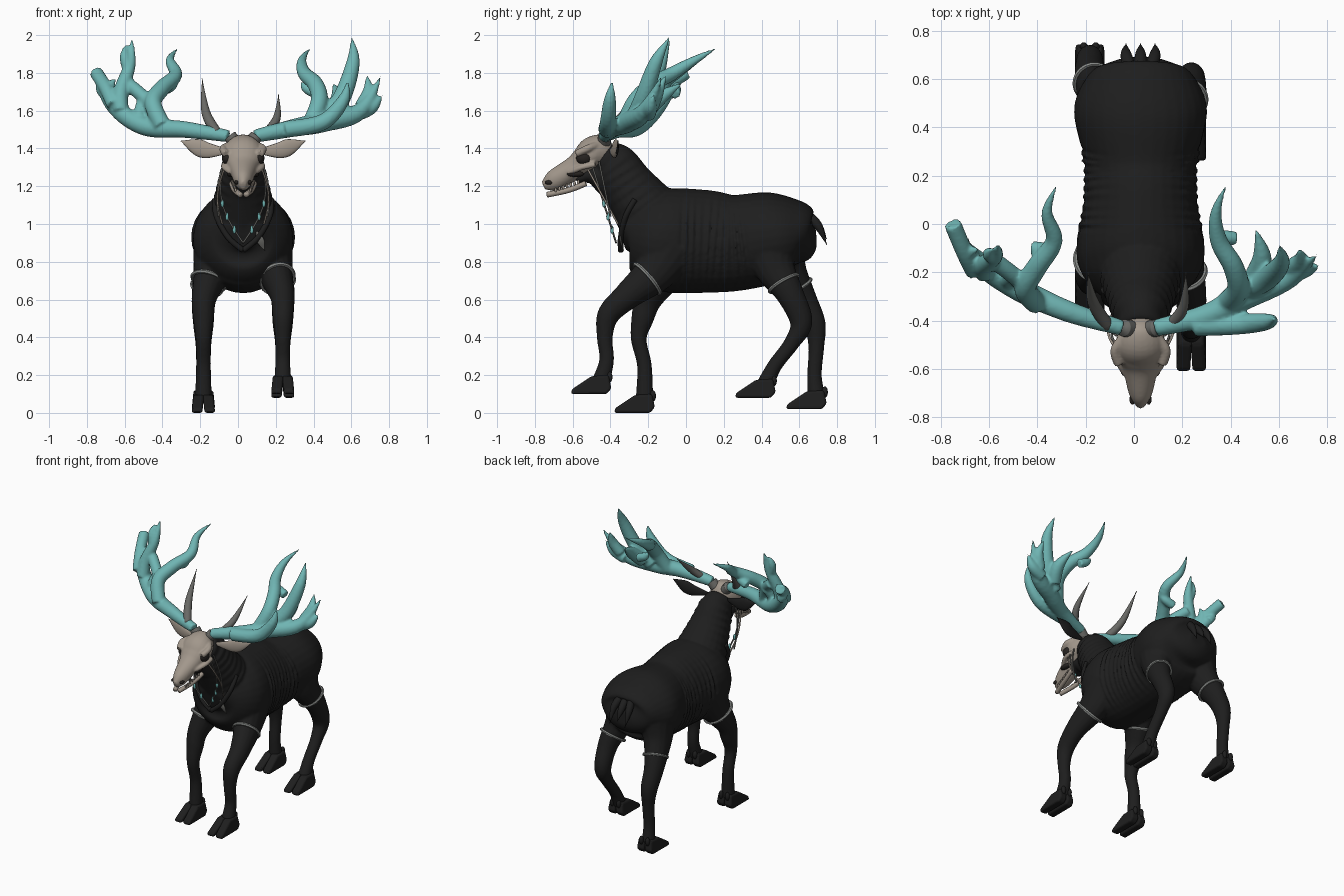
import bpy, bmesh, math
from mathutils import Vector

if "Cube" in bpy.data.objects:
    bpy.data.objects.remove(bpy.data.objects["Cube"])


def material(name, *rgb):
    mat = bpy.data.materials.new(name)
    mat.use_nodes = True
    mat.diffuse_color = (*rgb, 1)
    mat.node_tree.nodes["Principled BSDF"].inputs["Base Color"].default_value = (*rgb, 1)
    return mat


BLACK = material("black hide", .013, .013, .013)
TEAL = material("teal antler", .16, .46, .45)
BONE = material("pale bone", .36, .31, .26)
GREY = material("grey horn", .14, .14, .13)
BAND = material("pale grey band", .24, .25, .24)
DARK = material("dark hollow", .02, .017, .015)
SIDE_AXIS, UP_AXIS = Vector((1, 0, 0)), Vector((0, 0, 1))
ANTLER_AXIS = Vector((.2, 1, .1))
MID = .027  # the body stands a little off centre between the antlers


def at(side, x, y, z):
    """Point at a distance x to one side of the body's middle."""
    return MID + side * x, y, z


# Thickness rules along a path, from start (0) to end (1)
def taper(t):
    return 1 - t ** 3


def swell(t):
    return (.65 + t) * taper(t)


def leaf(t):
    return .25 + .75 * math.sin(math.pi * t) if t < 1 else 0


def even(t):
    return 1


def shaped(points, radius, rule, flat=1):
    """Add the two radii to each point of a path."""
    last = len(points) - 1
    sizes = [radius * rule(i / last) for i in range(last + 1)]
    return [(*p, size * flat, size) for p, size in zip(points, sizes)]


def stations(*rows):
    """Turn rows of (y, bottom, top, half width) into path points."""
    return [(MID, y, (low + top) / 2, (top - low) / 2, width) for y, low, top, width in rows]


def spline(points, steps):
    """Smooth path through points of position and two radii."""
    pts = [Vector(p) for p in points]
    pts = [pts[0], *pts, pts[-1]]
    path = []
    for a, b, c, d in zip(pts, pts[1:], pts[2:], pts[3:]):
        for k in range(steps):
            t = k / steps
            path.append(b + (c - a) * (t / 2) + (a * 2 - b * 5 + c * 4 - d) * (t * t / 2)
                        + (b * 3 - a - c * 3 + d) * (t ** 3 / 2))
    return path + [pts[-1]]


def loft(bm, points, axis=SIDE_AXIS, sides=16, steps=6, ripple=None):
    """Closed tube along a path; the second radius lies along the axis."""
    path = spline(points, steps)
    spine = [Vector(p[:3]) for p in path]
    rings = []
    for i, centre in enumerate(spine):
        along = spine[min(i + 1, len(spine) - 1)] - spine[max(i - 1, 0)]
        u = along.cross(axis).normalized()
        v = u.cross(along).normalized()
        extra = ripple(centre) if ripple else 0
        high, wide = (max(size, .002) for size in path[i][3:])
        ring = []
        for k in range(sides):
            angle = math.tau * k / sides
            out = math.sin(angle)
            ring.append(bm.verts.new(centre + u * math.cos(angle) * high
                                     + v * out * (wide + extra * abs(out))))
        rings.append(ring)
    for r, s in zip(rings, rings[1:]):
        for k in range(sides):
            n = (k + 1) % sides
            bm.faces.new((r[k], r[n], s[n], s[k]))
    bm.faces.new(rings[0][::-1])
    bm.faces.new(rings[-1])


def finish(bm, name, *mats, voxel=0, smooth=True):
    bmesh.ops.recalc_face_normals(bm, faces=bm.faces)
    mesh = bpy.data.meshes.new(name)
    bm.to_mesh(mesh)
    bm.free()
    ob = bpy.data.objects.new(name, mesh)
    bpy.context.collection.objects.link(ob)
    for mat in mats:
        mesh.materials.append(mat)
    for face in mesh.polygons:
        face.use_smooth = smooth
    if voxel:
        fuse = ob.modifiers.new("fuse", "REMESH")
        fuse.mode, fuse.voxel_size, fuse.use_smooth_shade = "VOXEL", voxel, True
        ob.modifiers.new("soften", "SMOOTH").iterations = 3
    return ob


def tube(name, mats, points, radius, rule, flat=1, axis=SIDE_AXIS):
    bm = bmesh.new()
    loft(bm, shaped(points, radius, rule, flat), axis)
    return finish(bm, name, *mats)


def ball(name, mat, place, size):
    bm = bmesh.new()
    bmesh.ops.create_uvsphere(bm, u_segments=16, v_segments=10, radius=1)
    bmesh.ops.scale(bm, vec=size, verts=bm.verts)
    bmesh.ops.translate(bm, vec=place, verts=bm.verts)
    finish(bm, name, mat)


# Body: ribbed torso, wrinkled neck and four legs fused into one hide
def ribs(centre):
    return .013 * math.cos(centre.y * 170) if abs(centre.y - .14) < .17 else 0


def wrinkles(centre):
    return .006 * math.sin(centre.z * 150)


body = bmesh.new()
loft(body, stations((-.34, .86, 1, .06), (-.3, .78, 1.1, .16), (-.21, .69, 1.17, .24),
                    (-.1, .64, 1.19, .265), (.1, .635, 1.18, .235), (.26, .645, 1.155, .235),
                    (.46, .69, 1.17, .275), (.58, .75, 1.13, .24), (.65, .8, 1.05, .17),
                    (.69, .88, .97, .06)), sides=32, steps=12, ripple=ribs)
loft(body, [(MID, -.13, .96, .2, .2), (MID, -.3, 1.19, .145, .14), (MID, -.38, 1.31, .125, .11),
            (MID, -.44, 1.36, .085, .08)], sides=24, steps=16, ripple=wrinkles)

# Each leg: (y, z) path from hip to pastern
LEGS = {
    "front_left": ((-.08, .88), (-.17, .74), (-.31, .62), (-.41, .52), (-.43, .4), (-.42, .28), (-.45, .17)),
    "front_right": ((-.07, .88), (-.13, .73), (-.2, .6), (-.23, .5), (-.25, .39), (-.22, .25), (-.22, .07)),
    "back_left": ((.45, .9), (.47, .77), (.55, .63), (.61, .48), (.56, .37), (.47, .25), (.42, .15)),
    "back_right": ((.49, .9), (.53, .76), (.62, .6), (.68, .47), (.69, .35), (.68, .2), (.69, .09))}
LEG_RADII = .16, .11, .074, .06, .042, .039, .047


def hoof(name, x, y, z):
    outline = (-.18, 0), (-.175, .025), (-.07, .095), (.02, .1), (.035, .03), (.01, 0)
    bm = bmesh.new()
    for s in (-1, 1):
        # Inner and outer walls of one toe
        inner, outer = ([bm.verts.new((x + s * (gap - up * .1), y + fore, z + up)) for fore, up in outline]
                        for gap in (.006, .062))
        bm.faces.new(inner)
        bm.faces.new(outer[::-1])
        for k in range(len(outline)):
            bm.faces.new((inner[k - 1], inner[k], outer[k], outer[k - 1]))
        ball(name + "_dewclaw", BLACK, (x + s * .025, y + .025, z + .09), (.016, .016, .03))
    ob = finish(bm, name, BLACK, smooth=False)
    bevel = ob.modifiers.new("round", "BEVEL")
    bevel.width, bevel.segments = .014, 3


for leg, path in LEGS.items():
    side = 1 if "left" in leg else -1
    spine = [Vector(at(side, .21 * min(1, .65 + .17 * i), y, z)) for i, (y, z) in enumerate(path)]
    loft(body, [(*p, r, .75 * r + .01) for p, r in zip(spine, LEG_RADII)])
    end = spine[-1]
    hoof(leg + "_hoof", end.x, end.y + .02, end.z - .07)
    # Pale band around the upper leg
    share = .25 if "front" in leg else .6
    radius = LEG_RADII[1] + (LEG_RADII[2] - LEG_RADII[1]) * share
    bpy.ops.mesh.primitive_torus_add(
        major_segments=32, minor_segments=6, major_radius=1, minor_radius=.11,
        location=spine[1].lerp(spine[2], share),
        rotation=(spine[2] - spine[1]).to_track_quat("Z", "Y").to_euler())
    band = bpy.context.object
    band.name = leg + "_band"
    band.scale = .75 * radius + .013, radius, radius
    band.data.materials.append(BAND)
# Black throat between the jaws
loft(body, [(MID, -.4, 1.22, .09, .08), (MID, -.5, 1.26, .05, .065), (MID, -.58, 1.23, .02, .04)])
finish(body, "body", BLACK, voxel=.009)

for x in (-.06, 0, .06):
    low = abs(x) / 2
    tube("tail_tuft", [BLACK], [at(x, .7, .64, 1.05), at(x, 1, .7, .99), at(x, 1, .745, .92 - low)], .026, taper)

# Skull with brow and cheek ridges
skull = bmesh.new()
loft(skull, stations((-.39, 1.35, 1.42, .05), (-.43, 1.3, 1.47, .08), (-.49, 1.29, 1.465, .105),
                     (-.54, 1.265, 1.41, .1), (-.59, 1.235, 1.36, .075), (-.7, 1.175, 1.285, .048),
                     (-.755, 1.18, 1.225, .015)), sides=24)
for s in (-1, 1):
    loft(skull, shaped([at(s, .06, -.46, 1.42), at(s, .105, -.52, 1.4), at(s, .09, -.58, 1.37)], .02, even))
    loft(skull, shaped([at(s, .1, -.48, 1.315), at(s, .1, -.55, 1.3), at(s, .06, -.62, 1.27)], .015, even))
finish(skull, "skull", BONE, voxel=.007)


def cord(name, mat, start, end, bow):
    """Thin string between two points, bowed sideways."""
    a, b = Vector(start), Vector(end)
    points = [a.lerp(b, k / 6) + SIDE_AXIS * bow * math.sin(math.pi * k / 6) for k in range(7)]
    tube(name, [mat], points, .005, even)
    return points


for s in (-1, 1):
    tube("jaw", [BONE], [at(s, .06, -.53, 1.215), at(s, .045, -.62, 1.18), at(s, .015, -.735, 1.155)], .015, even)
    ball("eye_hollow", DARK, at(s, .085, -.54, 1.35), (.028, .042, .036))
    ball("cheek_hollow", DARK, at(s, .066, -.585, 1.265), (.02, .045, .016))
    ball("nostril", DARK, at(s, .034, -.725, 1.22), (.012, .022, .012))
    for k in range(7):
        ball("tooth", BONE, at(s, .04 + .003 * k, -.69 + k * .02, 1.18 + k * .007), (.006, .007, .012))
    # Ears, pale on the forward face
    ear = tube("ear", [BLACK, BONE], [at(s, .08, -.4, 1.385), at(s, .19, -.38, 1.39), at(s, .25, -.37, 1.41),
                                      at(s, .33, -.36, 1.44)], .046, leaf, .35, UP_AXIS)
    for face in ear.data.polygons:
        face.material_index = int(face.normal.y < -.4)
    tube("antler_root", [GREY], [at(s, .04, -.435, 1.43), at(s, .07, -.43, 1.465)], .036, even, axis=ANTLER_AXIS)
    # Collar ridge, hanging cords and charms
    tube("collar_ridge", [BLACK], [at(s, .15, -.27, 1.13), at(s, .14, -.32, 1.04), at(s, .08, -.345, .93),
                                   at(s, 0, -.345, .86)], .015, even)
    long_cord = cord("long_cord", GREY, at(s, .1, -.5, 1.32), at(s, 0, -.37, .9), s * .06)
    cord("short_cord", BONE, at(s, .1, -.52, 1.29), at(s, .11, -.36, 1), s * .03)
    cord("cheek_cord", GREY, at(s, .1, -.46, 1.33), at(s, .13, -.4, 1.04), s * .02)
    for knot in long_cord[3:6]:
        ball("charm", TEAL, knot, (.009, .009, .022))
tube("feather", [GREY], [(.1, -.35, .96), (.12, -.345, .91), (.14, -.33, .86)], .02, leaf, .3)

# Grey spikes behind the antlers
tube("left_spike", [GREY], [(.15, -.42, 1.48), (.205, -.34, 1.56), (.215, -.2, 1.685)], .024, taper)
tube("right_spike", [GREY], [(-.11, -.42, 1.48), (-.17, -.32, 1.59), (-.19, -.2, 1.77)], .027, taper)


# Antlers: each tine has a radius, rule, start and end y, then (x, z) points
def antler(name, side, *tines):
    bm = bmesh.new()
    for radius, rule, near, far, *points in tines:
        last = len(points) - 1
        path = [(side * x, near + (far - near) * (i / last) ** 1.3, z) for i, (x, z) in enumerate(points)]
        loft(bm, shaped(path, radius, rule), ANTLER_AXIS)
    finish(bm, name, TEAL, voxel=.009)


antler("left_antler", 1,
       (.054, swell, -.43, -.12, (.09, 1.465), (.3, 1.51), (.45, 1.54), (.65, 1.6), (.765, 1.8)),
       (.045, taper, -.42, -.39, (.25, 1.5), (.45, 1.54), (.56, 1.66), (.58, 1.77)),
       (.05, taper, -.27, -.08, (.46, 1.56), (.55, 1.67), (.61, 1.86), (.6, 2)),
       (.046, taper, -.33, .18, (.38, 1.52), (.43, 1.65), (.41, 1.74), (.35, 1.8), (.34, 1.87), (.39, 1.94)),
       (.03, taper, -.06, -.04, (.42, 1.69), (.36, 1.72), (.33, 1.76)),
       (.045, taper, -.22, -.01, (.5, 1.59), (.53, 1.67), (.5, 1.75)),
       (.036, taper, -.18, -.1, (.65, 1.62), (.69, 1.7), (.68, 1.8)),
       (.04, taper, -.2, -.17, (.62, 1.58), (.71, 1.62), (.77, 1.69)))
antler("right_antler", -1,
       (.05, swell, -.43, 0, (.05, 1.465), (.28, 1.5), (.5, 1.52), (.67, 1.64), (.775, 1.83)),
       (.036, even, -.2, 0, (.66, 1.63), (.7, 1.72), (.75, 1.8)),
       (.042, taper, -.2, -.08, (.62, 1.6), (.62, 1.7), (.57, 1.85), (.56, 2)),
       (.03, taper, -.14, -.1, (.58, 1.81), (.6, 1.89), (.59, 1.96)),
       (.036, even, -.28, -.15, (.43, 1.54), (.48, 1.65), (.58, 1.74)),
       (.03, even, -.25, -.2, (.52, 1.53), (.52, 1.6), (.5, 1.66)),
       (.046, taper, -.33, .18, (.4, 1.52), (.45, 1.64), (.4, 1.72), (.33, 1.79), (.36, 1.87), (.31, 1.94)),
       (.03, taper, -.1, -.12, (.42, 1.7), (.35, 1.73), (.31, 1.77)),
       (.035, taper, -.13, -.1, (.67, 1.65), (.68, 1.72), (.64, 1.78)),
       (.03, taper, -.08, -.06, (.7, 1.68), (.73, 1.72), (.74, 1.75)))
